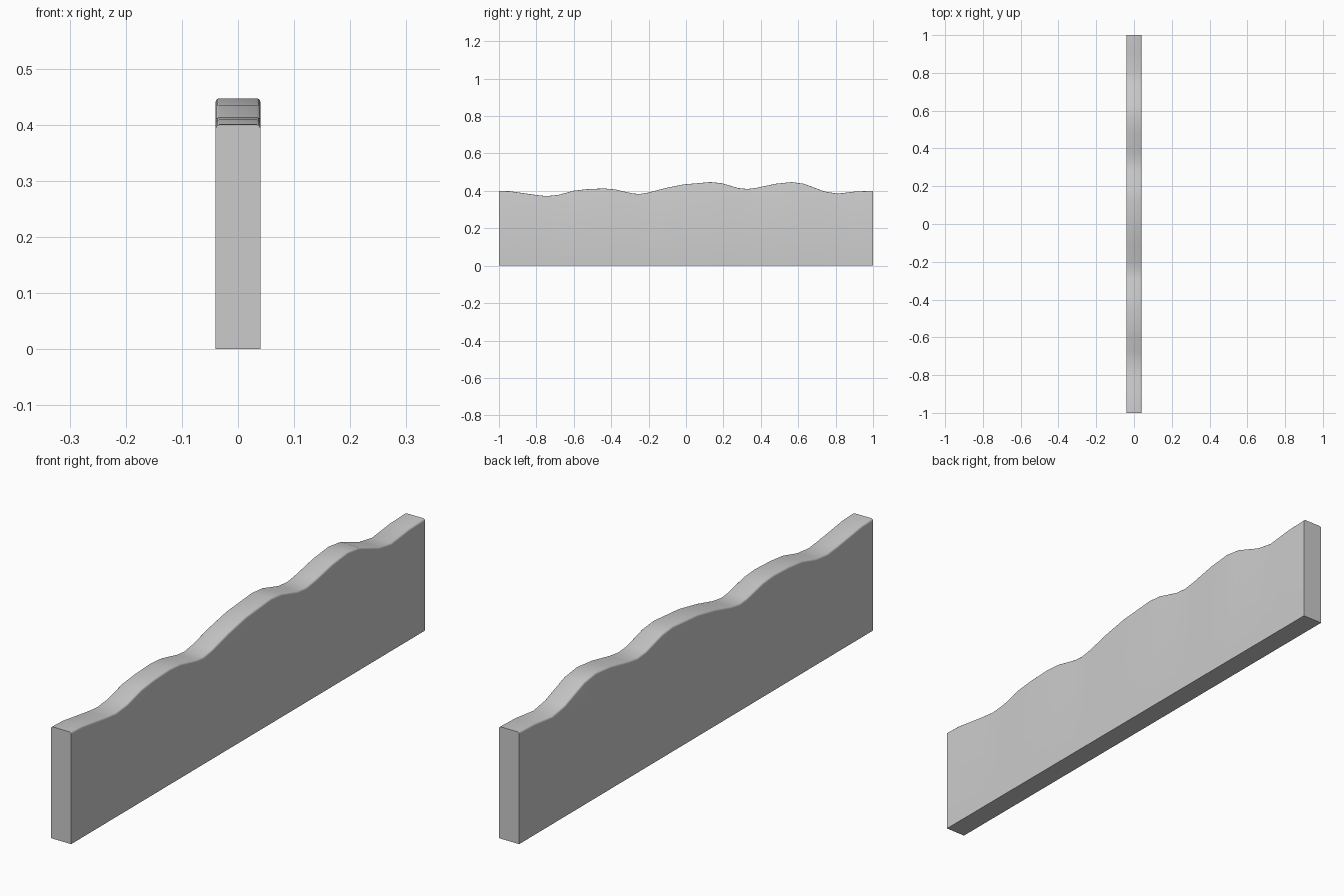
import bpy, bmesh, math

if "Cube" in bpy.data.objects:
    bpy.data.objects.remove(bpy.data.objects["Cube"])

# Wavy top edge of the panel: (y, height)
WAVE = [(-1, .40), (-.94, .398), (-.87, .388), (-.80, .378), (-.745, .372),
        (-.68, .379), (-.60, .401), (-.53, .409), (-.44, .413), (-.38, .408),
        (-.29, .387), (-.25, .383), (-.20, .391), (-.11, .415), (-.01, .435),
        (.04, .439), (.13, .447), (.19, .441), (.28, .415), (.33, .410),
        (.38, .417), (.48, .438), (.565, .447), (.63, .438), (.74, .397),
        (.81, .385), (.91, .397), (1, .40)]
HALF, ROUND, STEPS = .04, .007, 3


def section(bm, y, h):
    """One upright cross-section with softly rounded top corners."""
    right = []
    for i in range(STEPS + 1):
        a = math.pi / 2 * i / STEPS
        right.append((HALF - ROUND + ROUND * math.cos(a), h - ROUND + ROUND * math.sin(a)))
    pts = [(HALF, 0)] + right + [(-x, z) for x, z in reversed(right)] + [(-HALF, 0)]
    return [bm.verts.new((x, y, z)) for x, z in pts]


# Panel lofted through the cross-sections
bm = bmesh.new()
rings = [section(bm, y, h) for y, h in WAVE]
n = len(rings[0])
for a, b in zip(rings, rings[1:]):
    for i in range(n):
        j = (i + 1) % n
        bm.faces.new((a[i], a[j], b[j], b[i]))
bm.faces.new(rings[0])
bm.faces.new(rings[-1][::-1])
bmesh.ops.recalc_face_normals(bm, faces=bm.faces[:])
mesh = bpy.data.meshes.new("wavy_panel")
bm.to_mesh(mesh)
bm.free()
panel = bpy.data.objects.new("wavy_panel", mesh)
bpy.context.collection.objects.link(panel)

# Smooth wave, crisp ends and base
bpy.context.view_layer.objects.active = panel
panel.select_set(True)
bpy.ops.object.shade_smooth_by_angle(angle=math.radians(35))
